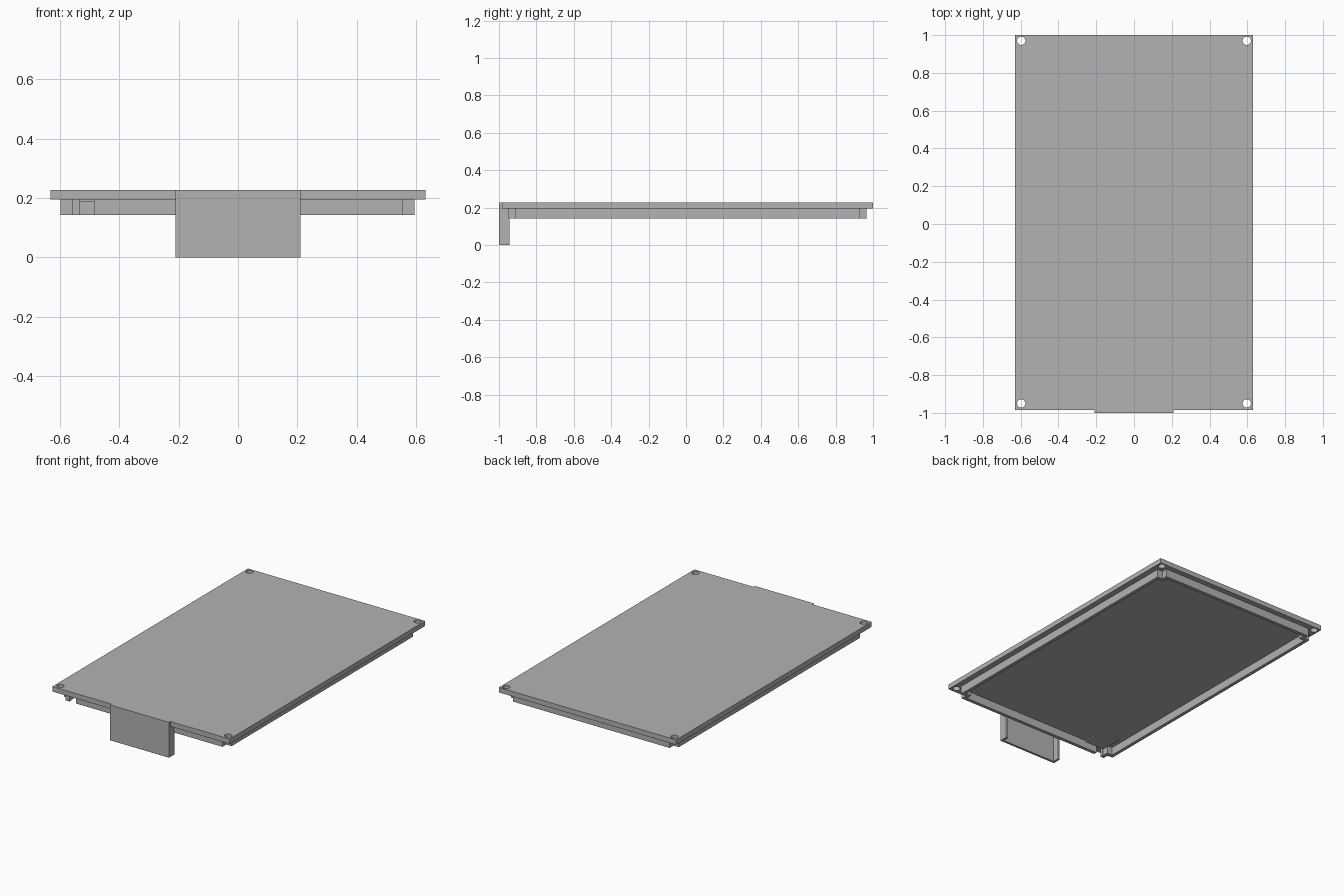
import bpy
import bmesh

cube = bpy.data.objects.get("Cube")
if cube:
    bpy.data.objects.remove(cube, do_unlink=True)

grey = bpy.data.materials.new("plain_grey")
grey.use_nodes = True
GREY = (0.45, 0.45, 0.45, 1)
grey.diffuse_color = GREY
grey.node_tree.nodes["Principled BSDF"].inputs["Base Color"].default_value = GREY


def finish(name, bm):
    bmesh.ops.recalc_face_normals(bm, faces=bm.faces)
    mesh = bpy.data.meshes.new(name)
    bm.to_mesh(mesh)
    bm.free()
    mesh.materials.append(grey)
    obj = bpy.data.objects.new(name, mesh)
    bpy.context.collection.objects.link(obj)
    return obj


def prism(name, outline, z0, z1):
    bm = bmesh.new()
    face = bm.faces.new([bm.verts.new((x, y, z0)) for x, y in outline])
    up = bmesh.ops.extrude_face_region(bm, geom=[face])["geom"]
    bmesh.ops.translate(bm, vec=(0, 0, z1 - z0),
                        verts=[v for v in up if isinstance(v, bmesh.types.BMVert)])
    return finish(name, bm)


def box(name, x0, x1, y0, y1, z0, z1):
    return prism(name, [(x0, y0), (x1, y0), (x1, y1), (x0, y1)], z0, z1)


def cut(obj, cutter):
    cutter.hide_render = True
    mod = obj.modifiers.new("cut", "BOOLEAN")
    mod.operation = "DIFFERENCE"
    mod.solver = "EXACT"
    mod.object = cutter
    bpy.context.view_layer.objects.active = obj
    bpy.ops.object.modifier_apply(modifier=mod.name)
    bpy.data.objects.remove(cutter, do_unlink=True)


def notched(x0, x1, y0, y1, n):
    return [(x0 + n, y0), (x1 - n, y0), (x1 - n, y0 + n), (x1, y0 + n),
            (x1, y1 - n), (x1 - n, y1 - n), (x1 - n, y1), (x0 + n, y1),
            (x0 + n, y1 - n), (x0, y1 - n), (x0, y0 + n), (x0 + n, y0 + n)]


TOP, UNDER, RIM_LOW = 0.227, 0.195, 0.143

# Flat cover with a screw hole in each corner
cover = box("cover_plate", -0.63, 0.63, -0.985, 1.0, UNDER, TOP)
for x in (-0.597, 0.597):
    for y in (-0.95, 0.97):
        bm = bmesh.new()
        bmesh.ops.create_cone(bm, cap_ends=True, segments=32,
                              radius1=0.022, radius2=0.022, depth=0.2)
        bmesh.ops.translate(bm, verts=bm.verts, vec=(x, y, TOP))
        cut(cover, finish("hole_cutter", bm))

# Rim below the cover, stepped in around the screw holes
T, N = 0.022, 0.038
X0, X1, Y0, Y1 = -0.597, 0.593, -0.95, 0.965
rim = prism("rim_wall", notched(X0, X1, Y0, Y1, N), RIM_LOW, UNDER)
cut(rim, prism("rim_cutter", notched(X0 + T, X1 - T, Y0 + T, Y1 - T, N), 0.1, 0.25))

# Cable gap in the front of the rim and the thin pad behind it
cut(rim, box("gap_cutter", -0.533, -0.485, -1.0, -0.9, 0.1, 0.25))
box("corner_pad", -0.54, -0.4, -0.93, -0.78, 0.187, UNDER)

# Front tab with a flange behind each side
box("front_tab", -0.21, 0.21, -1.0, -0.985, 0, TOP)
for side, x in (("right", -0.21), ("left", 0.195)):
    box(side + "_tab_flange", x, x + 0.015, -0.985, -0.945, 0, UNDER)
